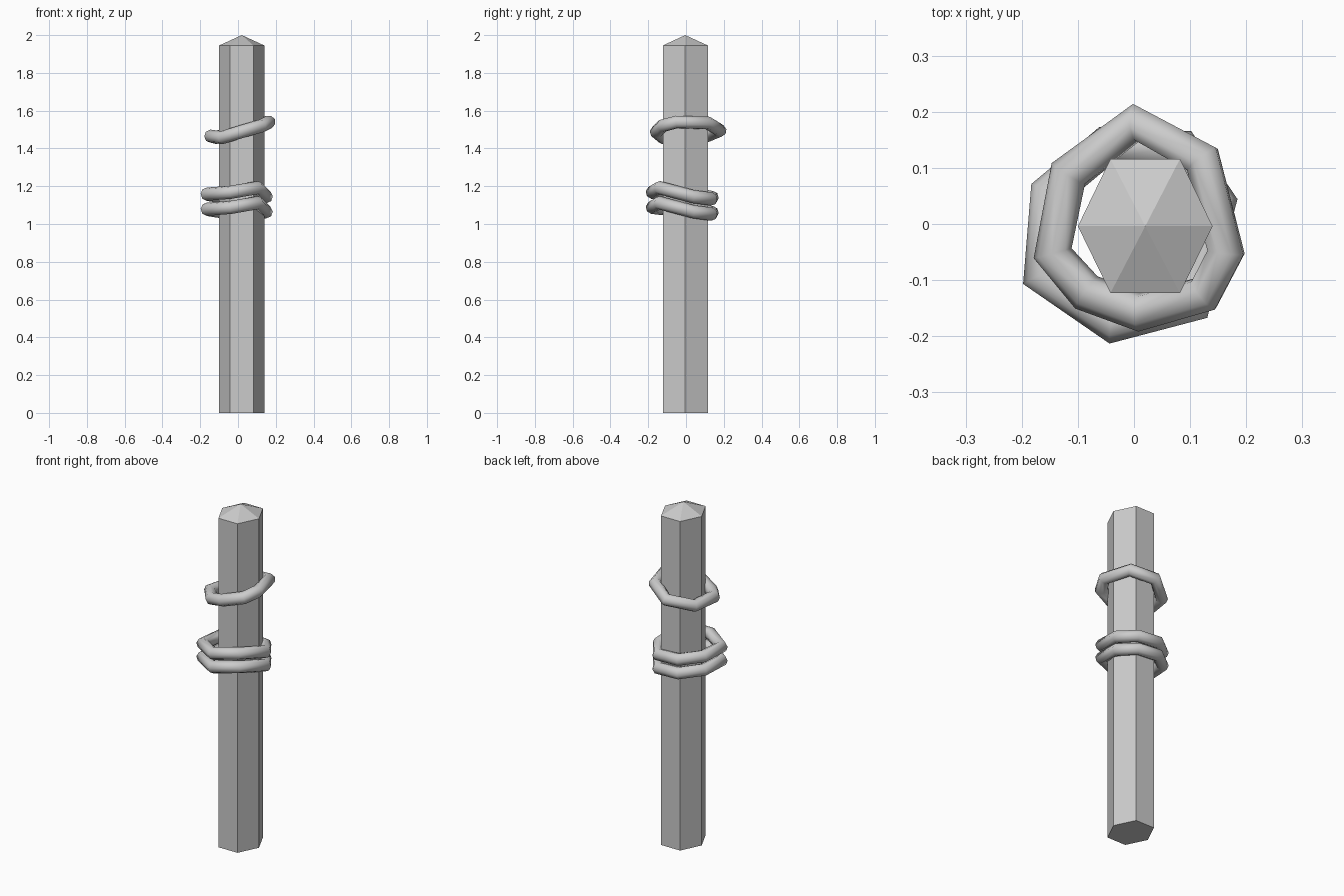
import bpy, bmesh
from mathutils import Vector

if "Cube" in bpy.data.objects:
    bpy.data.objects.remove(bpy.data.objects["Cube"])


def make_post():
    # six-sided shaft with a low pointed cap
    outline = [(-0.10, -0.004), (-0.042, -0.123), (0.082, -0.123),
               (0.14, -0.004), (0.082, 0.116), (-0.042, 0.116)]
    bm = bmesh.new()
    low = [bm.verts.new((x, y, 0)) for x, y in outline]
    high = [bm.verts.new((x, y, 1.945)) for x, y in outline]
    tip = bm.verts.new((0.02, -0.004, 2.0))
    bm.faces.new(low[::-1])
    for i in range(6):
        j = (i + 1) % 6
        bm.faces.new((low[i], low[j], high[j], high[i]))
        bm.faces.new((high[i], high[j], tip))
    me = bpy.data.meshes.new("post")
    bm.to_mesh(me)
    bm.free()
    bpy.context.collection.objects.link(bpy.data.objects.new("post", me))


def make_ring(name, points, dz=0.0, radius=0.035):
    # closed angular loop of smooth round rope
    cu = bpy.data.curves.new(name, 'CURVE')
    cu.dimensions = '3D'
    cu.bevel_depth = radius
    cu.bevel_resolution = 2
    sp = cu.splines.new('POLY')
    sp.points.add(len(points) - 1)
    for p, (x, y, z) in zip(sp.points, points):
        p.co = (x, y, z + dz, 1)
    sp.use_cyclic_u = True
    sp.use_smooth = True
    ob = bpy.data.objects.new(name, cu)
    bpy.context.collection.objects.link(ob)
    bpy.ops.object.select_all(action='DESELECT')
    ob.select_set(True)
    bpy.context.view_layer.objects.active = ob
    bpy.ops.object.convert(target='MESH')


make_post()

# single tilted upper ring
upper = [(0.003, 0.180, 1.495), (0.122, 0.115, 1.535), (0.164, -0.050, 1.540),
         (0.125, -0.125, 1.520), (0.010, -0.157, 1.487), (-0.085, -0.122, 1.457),
         (-0.145, -0.052, 1.465), (-0.117, 0.090, 1.458)]
make_ring("upper_rope_ring", upper)

# matching pair of lower rings
lower = [(-0.166, -0.092, 1.158), (-0.037, -0.179, 1.168), (0.106, -0.143, 1.193),
         (0.150, 0.038, 1.145), (0.085, 0.135, 1.132), (-0.050, 0.140, 1.140),
         (-0.152, 0.055, 1.155)]
make_ring("middle_rope_ring", lower)
make_ring("lower_rope_ring", lower, dz=-0.08)
